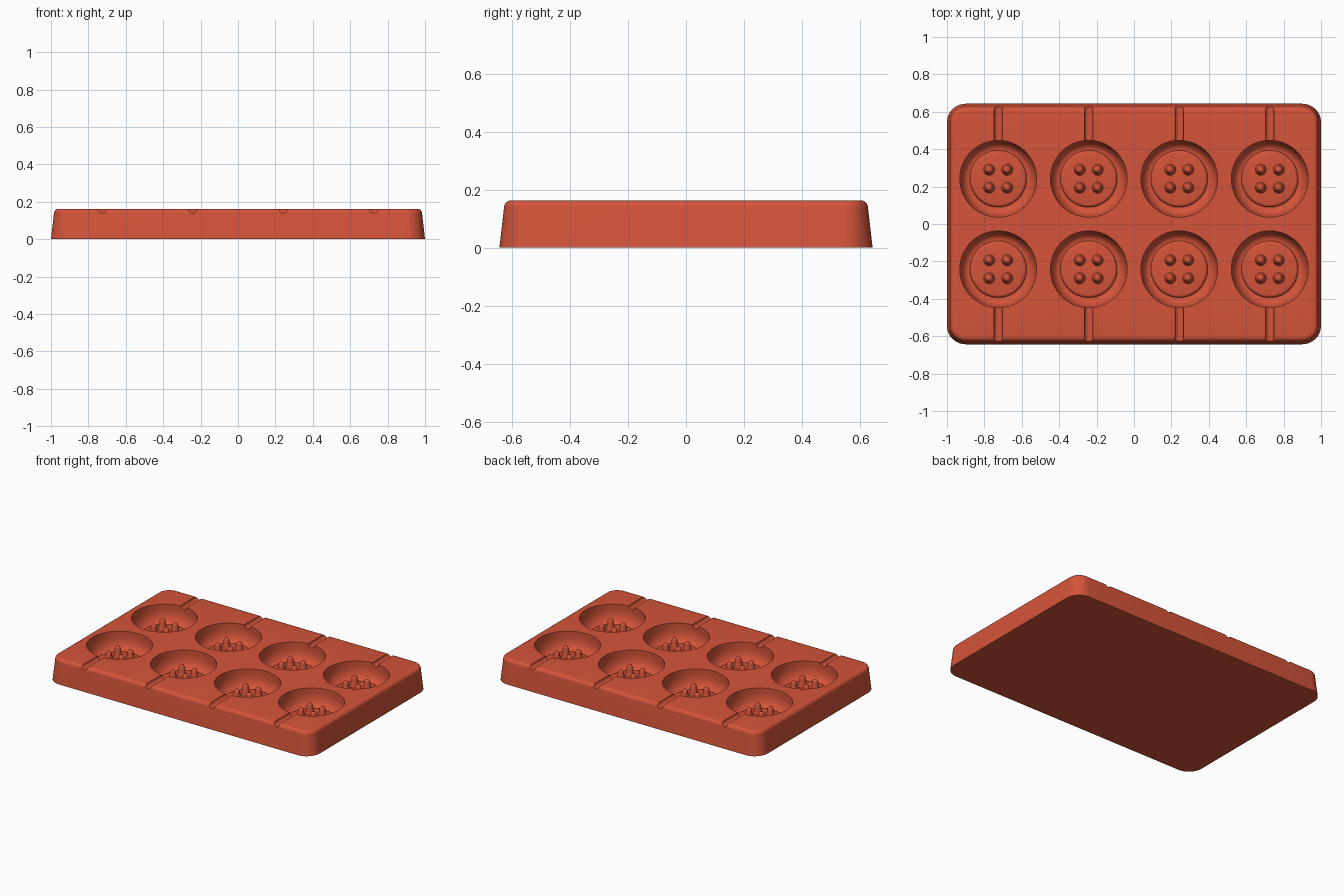
import bpy, bmesh
from math import cos, sin, pi, radians

if "Cube" in bpy.data.objects:
    bpy.data.objects.remove(bpy.data.objects["Cube"], do_unlink=True)

# Single silicone colour
red = bpy.data.materials.new("silicone red")
red.use_nodes = True
color = (0.66, 0.088, 0.041, 1)
red.diffuse_color = color
shader = red.node_tree.nodes["Principled BSDF"]
shader.inputs["Base Color"].default_value = color
shader.inputs["Roughness"].default_value = 0.6

HALF_X, HALF_Y, TOP = 1.0, 0.643, 0.163
CORNER, EDGE, TAPER = 0.1, 0.025, 0.016
COLUMNS = (-0.726, -0.242, 0.242, 0.726)
ROWS = (-0.242, 0.242)


def finish(bm, name):
    bmesh.ops.recalc_face_normals(bm, faces=bm.faces)
    mesh = bpy.data.meshes.new(name)
    bm.to_mesh(mesh)
    bm.free()
    obj = bpy.data.objects.new(name, mesh)
    bpy.context.collection.objects.link(obj)
    mesh.materials.append(red)
    return obj


def loft(bm, rings):
    """Skin a stack of closed rings and cap both ends."""
    loops = [[bm.verts.new(p) for p in ring] for ring in rings]
    for a, b in zip(loops, loops[1:]):
        for i in range(len(a)):
            j = (i + 1) % len(a)
            bm.faces.new((a[i], a[j], b[j], b[i]))
    bm.faces.new(loops[0])
    bm.faces.new(loops[-1])


def rounded_rect(inset, z, steps=12):
    ring = []
    for q, (sx, sy) in enumerate(((1, 1), (-1, 1), (-1, -1), (1, -1))):
        for i in range(steps + 1):
            a = (q + i / steps) * pi / 2
            r = CORNER - inset
            ring.append((sx * (HALF_X - CORNER) + r * cos(a),
                         sy * (HALF_Y - CORNER) + r * sin(a), z))
    return ring


def revolve(bm, x, y, profile, sides):
    loft(bm, [[(x + r * cos(2 * pi * i / sides), y + r * sin(2 * pi * i / sides), z)
               for i in range(sides)] for r, z in profile])


def select_only(obj):
    bpy.ops.object.select_all(action='DESELECT')
    obj.select_set(True)
    bpy.context.view_layer.objects.active = obj


def cut(target, cutter):
    mod = target.modifiers.new("cut", 'BOOLEAN')
    mod.operation, mod.solver, mod.object = 'DIFFERENCE', 'EXACT', cutter
    cutter.hide_render = True
    select_only(target)
    bpy.ops.object.modifier_apply(modifier=mod.name)
    bpy.data.objects.remove(cutter, do_unlink=True)


# Tapered slab with rounded corners and a soft top edge
bm = bmesh.new()
levels = [(0, 0)]
for i in range(7):
    a = i / 6 * pi / 2
    levels.append((TAPER + EDGE * (1 - cos(a)), TOP - EDGE * (1 - sin(a))))
loft(bm, [rounded_rect(*level) for level in levels])
tray = finish(bm, "mould_tray")

# Button cavities: bowl-shaped wall, outer groove, raised centre disc
GROOVE, DISC, WALL = 0.04, 0.056, 0.05
cavity = [(0.205, TOP + 0.05), (0.205, TOP)]
for i in range(9):
    a = i / 8 * pi / 2
    cavity.append((0.205 - WALL * (1 - cos(a)), GROOVE + 0.085 * (1 - sin(a))))
for i in range(5):
    a = i / 4 * pi / 2
    cavity.append((0.152 - 0.016 * (1 - cos(a)), GROOVE + (DISC - GROOVE) * sin(a)))
bm = bmesh.new()
for x in COLUMNS:
    for y in ROWS:
        revolve(bm, x, y, cavity, 64)
cut(tray, finish(bm, "cavity_cutter"))

# Half-round stick channels running out to the long edges
bm = bmesh.new()
for x in COLUMNS:
    for side in (-1, 1):
        loft(bm, [[(x + 0.023 * cos(2 * pi * i / 24), side * y,
                    TOP + 0.023 * sin(2 * pi * i / 24)) for i in range(24)]
                  for y in (0.4, 0.75)])
cut(tray, finish(bm, "channel_cutter"))

# Four rounded, tapered pegs in each cavity
peg = [(0.031, DISC - 0.004), (0.029, DISC + 0.003), (0.026, DISC + 0.012),
       (0.02, DISC + 0.045)]
for i in range(1, 6):
    a = i / 6 * pi / 2
    peg.append((0.018 * cos(a), DISC + 0.055 + 0.018 * sin(a)))
bm = bmesh.new()
for x in COLUMNS:
    for y in ROWS:
        for dx in (-0.048, 0.048):
            for dy in (-0.048, 0.048):
                revolve(bm, x + dx, y + dy, peg, 20)
pegs = finish(bm, "button_hole_pegs")

for obj in (tray, pegs):
    select_only(obj)
    bpy.ops.object.shade_smooth_by_angle(angle=radians(32))
